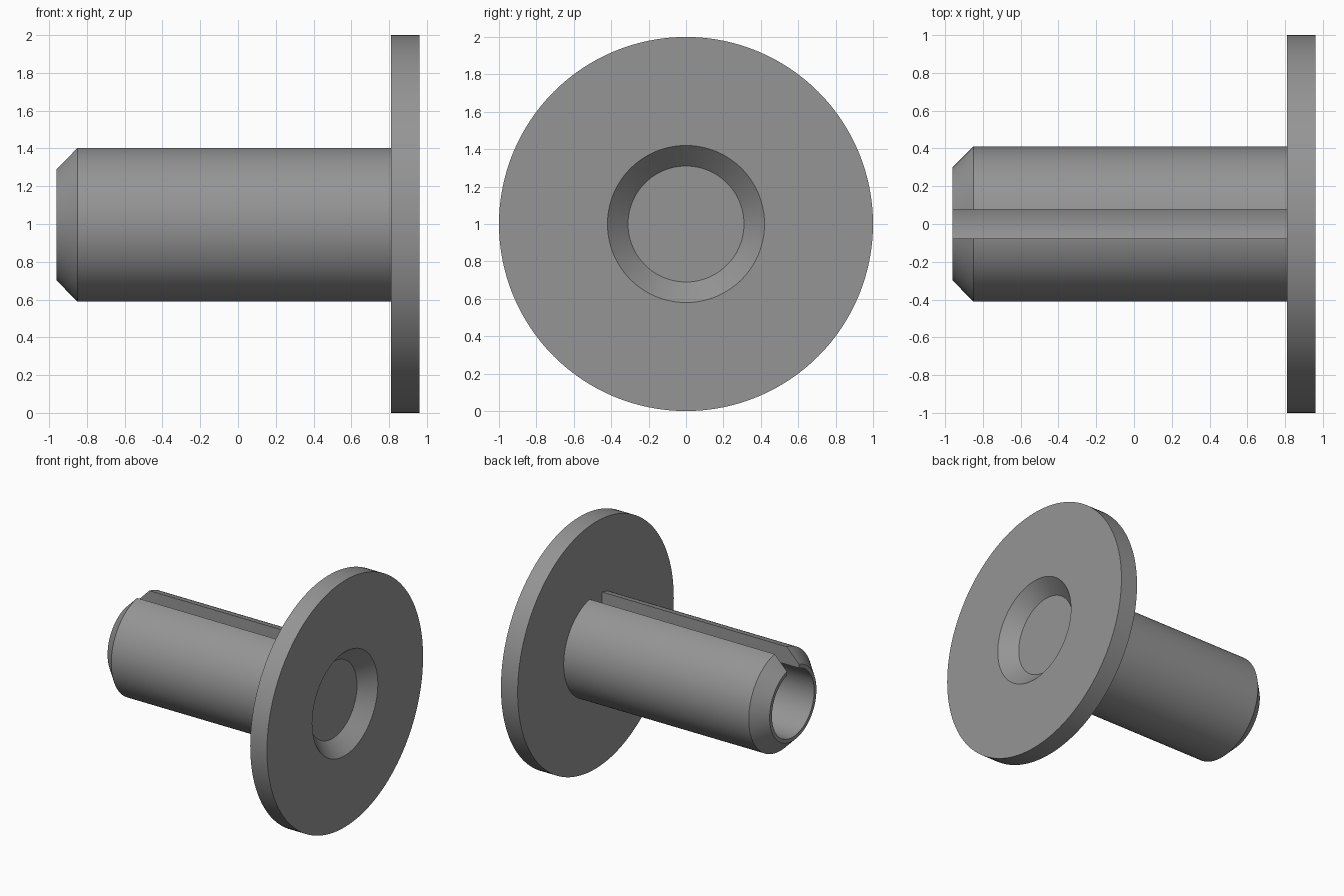
import bpy, bmesh, math

if "Cube" in bpy.data.objects:
    bpy.data.objects.remove(bpy.data.objects["Cube"])

SEGMENTS = 128

grey = bpy.data.materials.new("mid grey")
grey.diffuse_color = (0.30, 0.30, 0.30, 1)
grey.use_nodes = True
grey.node_tree.nodes["Principled BSDF"].inputs["Base Color"].default_value = grey.diffuse_color


def lathe(name, profile):
    """Spin (x, radius) points around the x axis at height z = 1."""
    bm = bmesh.new()
    rings = []
    for x, r in profile:
        if r == 0:
            rings.append([bm.verts.new((x, 0, 1))])
            continue
        angles = [2 * math.pi * i / SEGMENTS for i in range(SEGMENTS)]
        rings.append([bm.verts.new((x, r * math.cos(a), 1 + r * math.sin(a))) for a in angles])
    for a, b in zip(rings, rings[1:]):
        if len(a) == 1 or len(b) == 1:      # flat end disc
            bm.faces.new(b if len(a) == 1 else a)
            continue
        for i in range(SEGMENTS):
            j = (i + 1) % SEGMENTS
            bm.faces.new((a[i], a[j], b[j], b[i]))
    # the centre points only mark the flat ends
    bmesh.ops.delete(bm, geom=[v for v in bm.verts if not v.link_faces], context='VERTS')
    bmesh.ops.recalc_face_normals(bm, faces=bm.faces[:])
    mesh = bpy.data.meshes.new(name)
    bm.to_mesh(mesh)
    bm.free()
    obj = bpy.data.objects.new(name, mesh)
    bpy.context.collection.objects.link(obj)
    mesh.materials.append(grey)
    return obj


# Flanged hollow pin: bore, chamfered nose, barrel, flange, countersunk recess
pin = lathe("flanged_pin", [
    (0.81, 0), (0.81, 0.27), (-0.96, 0.27), (-0.96, 0.30), (-0.85, 0.41),
    (0.81, 0.41), (0.81, 1.0), (0.96, 1.0), (0.96, 0.42), (0.85, 0.31), (0.85, 0),
])

# Keyway slot cut through the top wall of the barrel, up to the flange
bpy.ops.mesh.primitive_cube_add(size=1, location=(-0.145, 0, 1.3))
cutter = bpy.context.object
cutter.name = "slot_cutter"
cutter.scale = (1.91, 0.155, 0.6)
bpy.ops.object.transform_apply(location=True, scale=True)
cutter.data.materials.append(grey)

cut = pin.modifiers.new("slot", 'BOOLEAN')
cut.operation = 'DIFFERENCE'
cut.solver = 'EXACT'
cut.object = cutter
bpy.ops.object.select_all(action='DESELECT')
pin.select_set(True)
bpy.context.view_layer.objects.active = pin
bpy.ops.object.modifier_apply(modifier=cut.name)
bpy.data.objects.remove(cutter)

bpy.ops.object.shade_smooth_by_angle(angle=math.radians(30))
